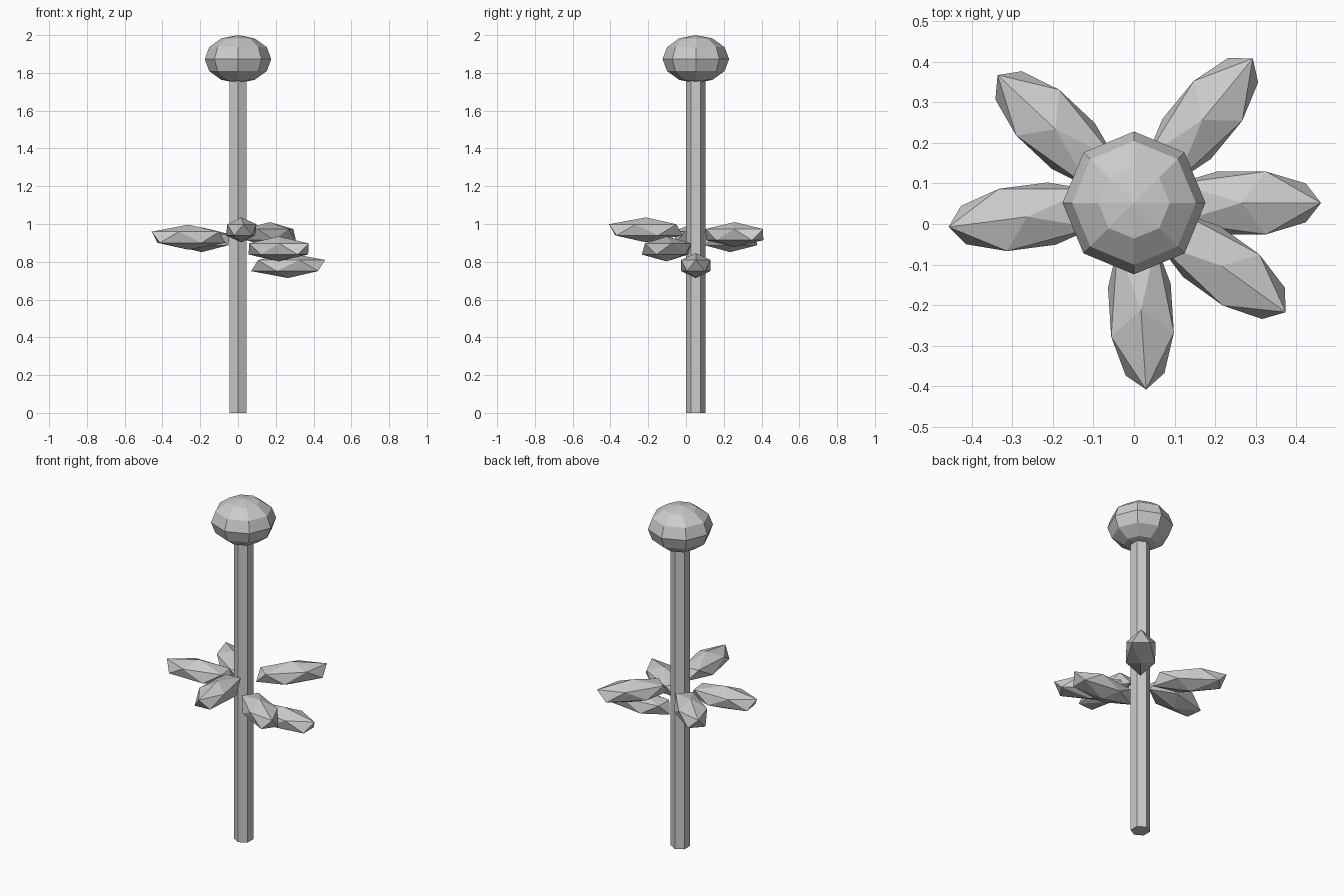
import bpy
from math import radians, cos, sin

if "Cube" in bpy.data.objects:
    bpy.data.objects.remove(bpy.data.objects["Cube"])

AXIS_Y = 0.052   # the stem stands slightly behind the origin

# Six-sided stem
bpy.ops.mesh.primitive_cylinder_add(vertices=6, radius=0.052, depth=1.765,
                                    location=(0, AXIS_Y, 0.8825))
bpy.context.object.name = "stem"

# Faceted flower head
bpy.ops.mesh.primitive_uv_sphere_add(segments=8, ring_count=6, radius=1,
                                     location=(0, AXIS_Y, 1.873))
head = bpy.context.object
head.name = "flower_head"
head.scale = (0.176, 0.176, 0.127)

# Leaves: stretched icospheres spiralling round the stem (angle step, height)
heights = [0.78, 0.917, 0.969, 0.944, 0.93, 0.868]
for i, z in enumerate(heights):
    a = radians(136.85 * i)
    bpy.ops.mesh.primitive_ico_sphere_add(
        subdivisions=1, radius=1, rotation=(0, 0, a),
        location=(0.265 * cos(a), AXIS_Y + 0.265 * sin(a), z))
    leaf = bpy.context.object
    leaf.name = f"leaf_{i + 1}"
    leaf.scale = (0.219, 0.091, 0.066)
